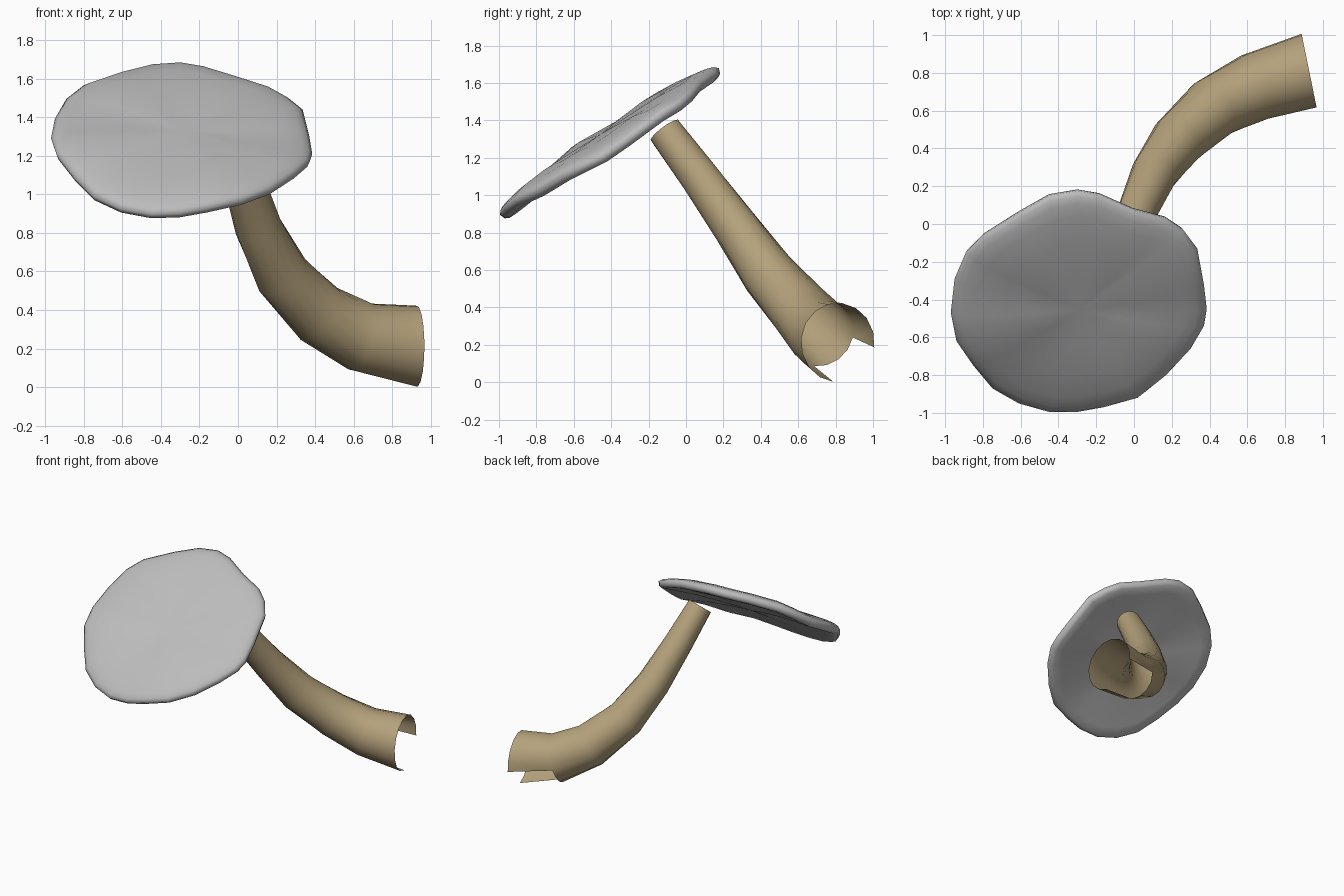
import bpy, bmesh
from math import cos, sin, pi
from mathutils import Vector

cube = bpy.data.objects.get("Cube")
if cube:
    bpy.data.objects.remove(cube, do_unlink=True)


def material(name, colour):
    mat = bpy.data.materials.new(name)
    mat.use_nodes = True
    mat.diffuse_color = (*colour, 1)
    mat.node_tree.nodes["Principled BSDF"].inputs["Base Color"].default_value = (*colour, 1)
    return mat


def bridge(bm, ring_a, ring_b, skip=()):
    count = len(ring_a)
    for i in range(count):
        if i not in skip:
            j = (i + 1) % count
            bm.faces.new((ring_a[i], ring_a[j], ring_b[j], ring_b[i]))


def fan(bm, tip, ring):
    for i in range(len(ring)):
        bm.faces.new((tip, ring[i], ring[(i + 1) % len(ring)]))


def finish(bm, name, mat):
    mesh = bpy.data.meshes.new(name)
    bm.to_mesh(mesh)
    bm.free()
    mesh.materials.append(mat)
    for poly in mesh.polygons:
        poly.use_smooth = True
    obj = bpy.data.objects.new(name, mesh)
    bpy.context.scene.collection.objects.link(obj)


grey = material("pale grey", (0.50, 0.50, 0.50))
tan = material("tan", (0.46, 0.36, 0.20))

# Mushroom cap: wavy tilted rim, counter-clockwise from above
rim = [(-.30, .175, 1.68), (-.45, .15, 1.67), (-.61, .06, 1.63), (-.80, -.06, 1.565),
       (-.89, -.15, 1.495), (-.95, -.29, 1.39), (-.97, -.47, 1.29), (-.94, -.62, 1.205),
       (-.85, -.75, 1.09), (-.75, -.87, .99), (-.61, -.95, .925), (-.45, -.995, .895),
       (-.30, -.995, .90), (-.16, -.97, .925), (.02, -.92, .965), (.17, -.80, 1.02),
       (.30, -.66, 1.105), (.37, -.54, 1.165), (.385, -.45, 1.21), (.37, -.32, 1.30),
       (.335, -.13, 1.44), (.26, -.03, 1.50), (.17, .03, 1.55), (0, .075, 1.605),
       (-.18, .155, 1.66)]
middle = Vector((-.29, -.42, 1.27))
cap_normal = Vector((.06, -.68, 1)).normalized()

# Shallow dome as (scale of rim, height), rounded edge, slightly hollow underside
profile = [(.3, .066), (.6, .062), (.82, .048), (.92, .034), (.97, .02),
           (1, 0), (.985, -.03), (.95, -.042), (.85, -.036), (.6, -.018), (.3, -.01)]
bm = bmesh.new()
rings = [[bm.verts.new(middle.lerp(Vector(p), s) + cap_normal * h) for p in rim]
         for s, h in profile]
fan(bm, bm.verts.new(middle + cap_normal * .067), rings[0])
for inner, outer in zip(rings, rings[1:]):
    bridge(bm, outer, inner)
fan(bm, bm.verts.new(middle - cap_normal * .008), rings[-1][::-1])
finish(bm, "mushroom_cap", grey)

# Stem: open curved tube, each station is a centre and a radius
stations = [((-.045, -.115, 1.347), .092), ((.02, .07, 1.10), .105),
            ((.105, .265, .83), .122), ((.23, .44, .58), .145),
            ((.42, .615, .38), .165), ((.64, .725, .26), .183),
            ((.927, .812, .212), .2)]
centres = [Vector(c) for c, r in stations]
sides = 16
end = len(stations) - 1
bm = bmesh.new()
rings = []
for k, (c, r) in enumerate(stations):
    if k == end:
        along = Vector((.98, .2, 0))
    else:
        along = centres[k + 1] - centres[max(k - 1, 0)]
    along.normalize()
    side = Vector((0, 0, 1)).cross(along).normalized()
    up = along.cross(side)
    # the open end is slightly taller than wide
    height = r * 1.06 if k == end else r
    rings.append([bm.verts.new(centres[k] + side * r * cos(a) + up * height * sin(a))
                  for a in (2 * pi * i / sides - .12 for i in range(sides))])
# The last section has a quarter of its wall torn away underneath
torn = range(sides * 3 // 4, sides)
for k in range(end):
    bridge(bm, rings[k], rings[k + 1], torn if k == end - 1 else ())
finish(bm, "stem", tan)
